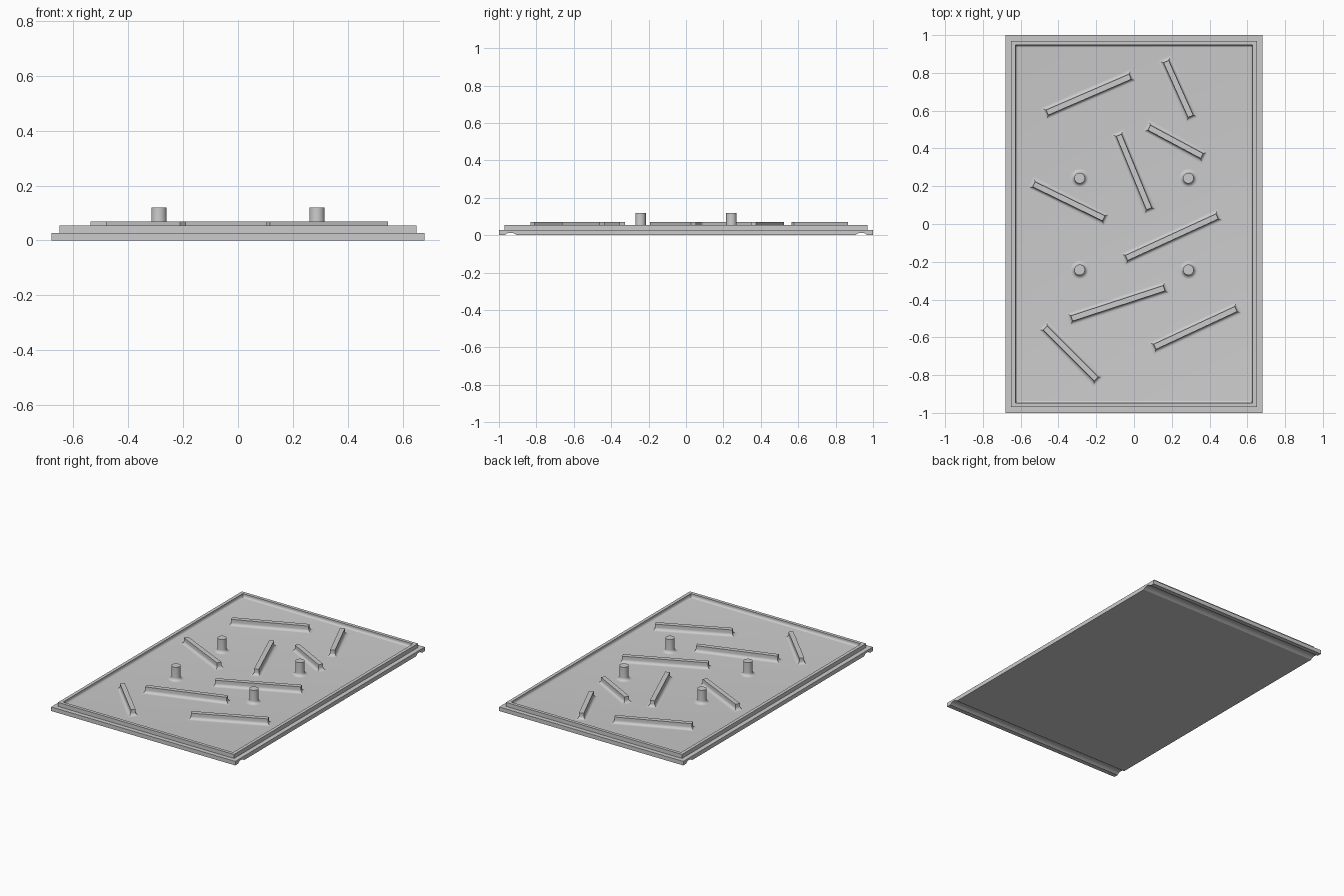
import bpy, bmesh
from math import sin, cos, pi, atan2, hypot
from mathutils import Matrix

old = bpy.data.objects.get("Cube")
if old:
    bpy.data.objects.remove(old, do_unlink=True)

grey = bpy.data.materials.new("plain_grey")
grey.use_nodes = True
tone = (0.6, 0.6, 0.6, 1)
grey.diffuse_color = tone
grey.node_tree.nodes["Principled BSDF"].inputs["Base Color"].default_value = tone

FLOOR, RIM, RIB_TOP, PEG_TOP = 0.03, 0.054, 0.07, 0.12
STEPS = 6


def rect(hx, hy, z):
    return [(-hx, -hy, z), (hx, -hy, z), (hx, hy, z), (-hx, hy, z)]


def circle(r, z, sides=32):
    return [(r * cos(2 * pi * i / sides), r * sin(2 * pi * i / sides), z)
            for i in range(sides)]


def fillet(radius):
    """Offset from the wall and height, from the floor up to the wall."""
    turns = [pi / 2 * i / STEPS for i in range(STEPS + 1)]
    return [(radius * (1 - sin(t)), FLOOR + radius * (1 - cos(t))) for t in turns]


def loft(name, rings, place=Matrix(), cap_start=False):
    """Skin a stack of rings and close the last one."""
    bm = bmesh.new()
    loops = [[bm.verts.new(p) for p in ring] for ring in rings]
    for a, b in zip(loops, loops[1:]):
        for i in range(len(a)):
            j = (i + 1) % len(a)
            bm.faces.new((a[i], a[j], b[j], b[i]))
    bm.faces.new(loops[-1])
    if cap_start:
        bm.faces.new(loops[0][::-1])
        bmesh.ops.recalc_face_normals(bm, faces=bm.faces)
    mesh = bpy.data.meshes.new(name)
    bm.to_mesh(mesh)
    bm.free()
    mesh.materials.append(grey)
    obj = bpy.data.objects.new(name, mesh)
    obj.matrix_world = place
    bpy.context.collection.objects.link(obj)
    bpy.ops.object.select_all(action='DESELECT')
    obj.select_set(True)
    bpy.context.view_layer.objects.active = obj
    bpy.ops.object.shade_smooth_by_angle(angle=pi / 6)
    return obj


# Base slab: side profile with a groove under each end, swept across the width
half = [(0.905, 0), (0.92, 0.01), (0.93, 0.013), (0.945, 0.013),
        (0.957, 0.01), (0.97, 0), (1, 0), (1, 0.027)]
profile = half + [(-y, z) for y, z in reversed(half)]
loft("base_slab", [[(x, y, z) for y, z in profile] for x in (-0.68, 0.68)],
     cap_start=True)

# Raised rim, its inner wall and the recessed floor
rings = [rect(0.65, 0.97, 0.02), rect(0.65, 0.97, RIM), rect(0.628, 0.948, RIM)]
rings += [rect(0.628 - d, 0.948 - d, z) for d, z in reversed(fillet(0.015))]
loft("rim_and_floor", rings)

# Slanted ribs with flared feet, given by the ends of their centre lines
ribs = [
    (-0.46, 0.59, -0.02, 0.78), (0.17, 0.86, 0.30, 0.57),
    (0.08, 0.51, 0.36, 0.36), (-0.08, 0.47, 0.08, 0.08),
    (-0.53, 0.21, -0.16, 0.03), (-0.04, -0.18, 0.44, 0.04),
    (-0.33, -0.50, 0.16, -0.34), (0.11, -0.65, 0.54, -0.45),
    (-0.47, -0.55, -0.20, -0.82),
]
for n, (x1, y1, x2, y2) in enumerate(ribs, 1):
    hl, hw = hypot(x2 - x1, y2 - y1) / 2, 0.015
    rings = [rect(hl + d, hw + d, z) for d, z in fillet(0.02)]
    rings.append(rect(hl, hw, RIB_TOP))
    place = (Matrix.Translation(((x1 + x2) / 2, (y1 + y2) / 2, 0))
             @ Matrix.Rotation(atan2(y2 - y1, x2 - x1), 4, 'Z'))
    loft(f"rib_{n}", rings, place)

# Four round pegs with flared feet
for side, x in (("left", 0.288), ("right", -0.288)):
    for end, y in (("front", -0.243), ("back", 0.243)):
        rings = [circle(0.028 + d, z) for d, z in fillet(0.02)]
        rings.append(circle(0.028, PEG_TOP))
        loft(f"{end}_{side}_peg", rings, Matrix.Translation((x, y, 0)))
